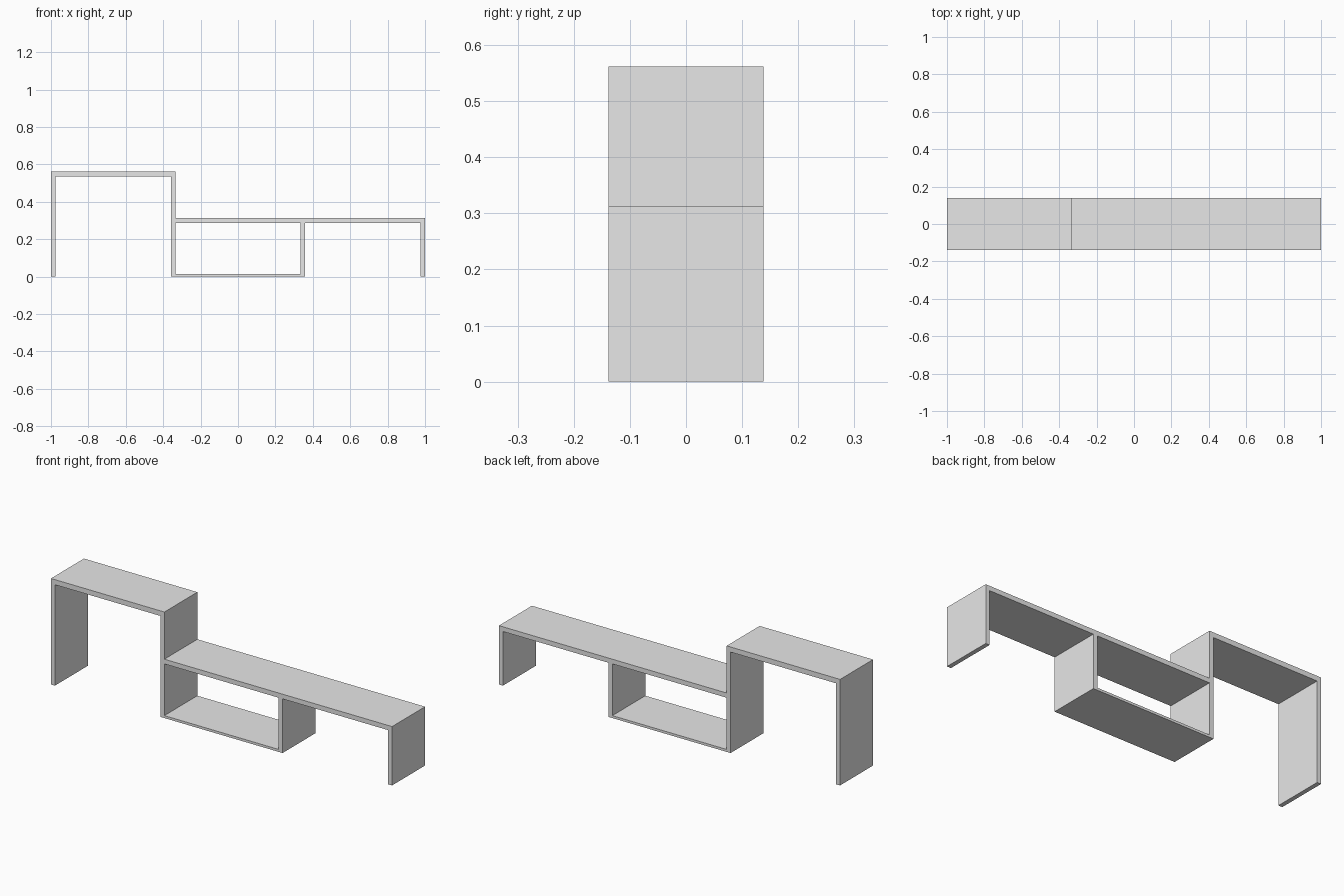
import bpy

cube = bpy.data.objects.get("Cube")
if cube:
    bpy.data.objects.remove(cube, do_unlink=True)

# Single plain finish
grey = bpy.data.materials.new("light_grey")
grey.use_nodes = True
colour = (0.8, 0.8, 0.8, 1)
grey.diffuse_color = colour
grey.node_tree.nodes["Principled BSDF"].inputs["Base Color"].default_value = colour

DEPTH = 0.276
BOARD = 0.023       # upright thickness
TALL, LOW = 0.562, 0.312
TOP = 0.027         # thickness of the tall top
SHELF = 0.025       # thickness of the low top
POST_X = -0.335     # right-hand face of the shared upright


def board(name, x0, x1, z0, z1):
    """Full-depth rectangular board between two x and two z limits."""
    bpy.ops.mesh.primitive_cube_add(size=1, location=((x0 + x1) / 2, 0, (z0 + z1) / 2))
    obj = bpy.context.object
    obj.name = name
    obj.scale = (x1 - x0, DEPTH, z1 - z0)
    bpy.ops.object.transform_apply(location=False, rotation=False, scale=True)
    obj.data.materials.append(grey)


# Tall section
board("tall_top", -1, POST_X, TALL - TOP, TALL)
board("tall_outer_leg", -1, -1 + BOARD, 0, TALL - TOP)
board("shared_upright", POST_X - BOARD, POST_X, 0, TALL - TOP)

# Low section
board("low_top", POST_X, 1, LOW - SHELF, LOW)
board("low_outer_leg", 1 - BOARD, 1, 0, LOW - SHELF)
board("inner_upright", -POST_X, -POST_X + BOARD, 0, LOW - SHELF)
board("bottom_shelf", POST_X, -POST_X, 0, 0.013)
